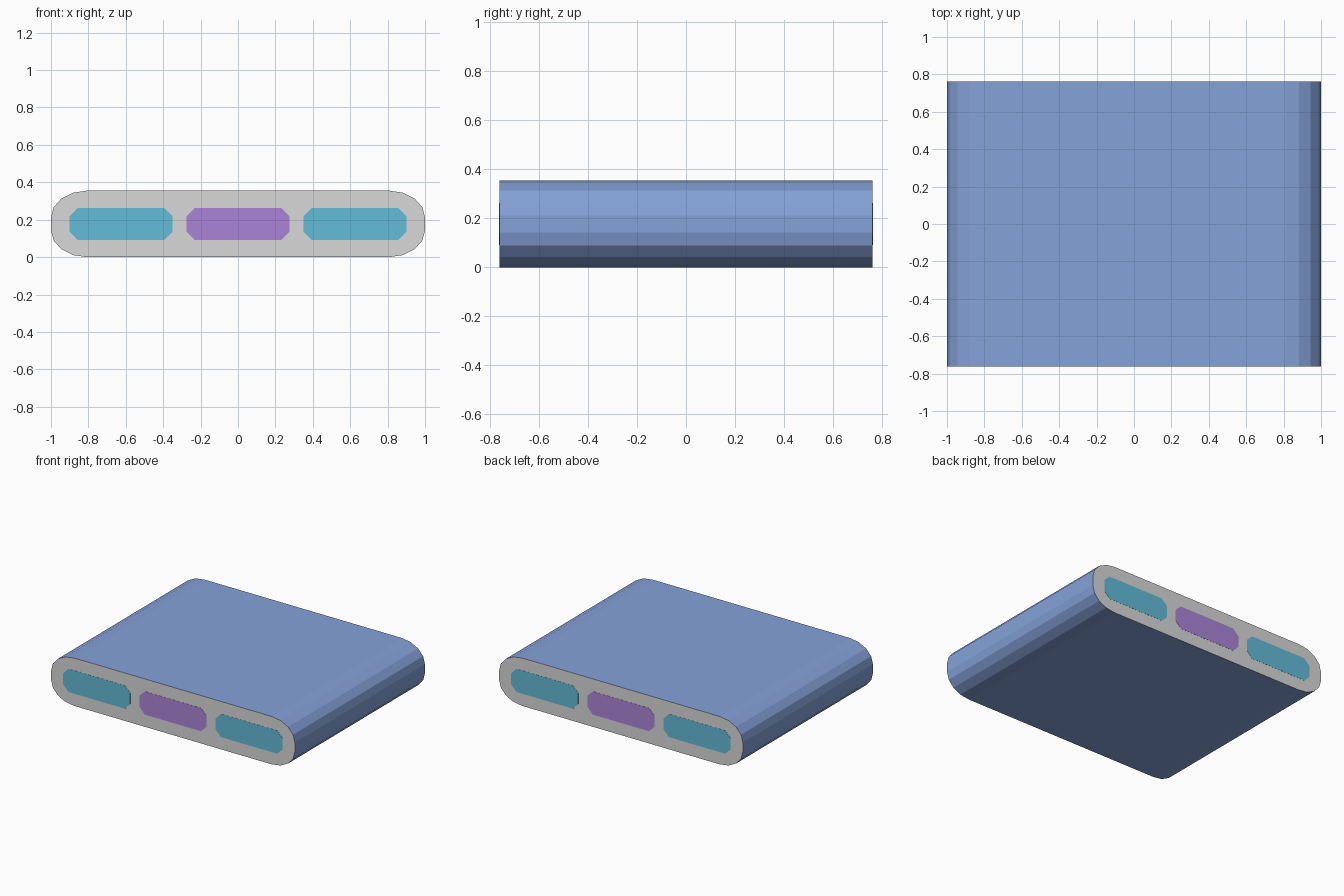
import bpy, bmesh, math

if "Cube" in bpy.data.objects:
    bpy.data.objects.remove(bpy.data.objects["Cube"])

W, H, D = 1.0, 0.355, 0.762      # half width, height, half depth


def srgb(r, g, b):
    f = lambda c: c / 12.92 if c <= 0.04045 else ((c + 0.055) / 1.055) ** 2.4
    return tuple(f(c / 255) for c in (r, g, b)) + (1.0,)


def material(name, rgb):
    m = bpy.data.materials.new(name)
    m.diffuse_color = srgb(*rgb)
    m.use_nodes = True
    m.node_tree.nodes["Principled BSDF"].inputs["Base Color"].default_value = m.diffuse_color
    return m


blue = material("blue", (133, 162, 217))
grey = material("light grey", (216, 216, 216))
teal = material("teal", (99, 188, 216))
purple = material("purple", (171, 132, 216))


def rounded_rect(cx, cz, hw, hh, rx, rz, seg):
    """Rectangle outline in xz with elliptical corners of seg segments."""
    pts = []
    for q, (sx, sz) in enumerate([(1, 1), (-1, 1), (-1, -1), (1, -1)]):
        for i in range(seg + 1):
            a = math.pi / 2 * (q + i / seg)
            pts.append((cx + sx * (hw - rx) + rx * math.cos(a),
                        cz + sz * (hh - rz) + rz * math.sin(a)))
    return pts


def prism(name, outline, y0, y1, mats):
    """Extrude an outline along y; end faces use the last material."""
    bm = bmesh.new()
    front = [bm.verts.new((x, y0, z)) for x, z in outline]
    back = [bm.verts.new((x, y1, z)) for x, z in outline]
    n = len(outline)
    for ring in (front, back):
        bm.faces.new(ring).material_index = len(mats) - 1
    for i in range(n):
        j = (i + 1) % n
        bm.faces.new((front[i], front[j], back[j], back[i]))
    bmesh.ops.recalc_face_normals(bm, faces=bm.faces)
    me = bpy.data.meshes.new(name)
    bm.to_mesh(me)
    bm.free()
    for m in mats:
        me.materials.append(m)
    ob = bpy.data.objects.new(name, me)
    bpy.context.collection.objects.link(ob)


# Blue sleeve body with grey end faces
prism("body", rounded_rect(0, H / 2, W, H / 2, 0.19, 0.143, 4), -D, D, [blue, grey])

# Three thin coloured panels on each end
for side, s in (("front", -1), ("back", 1)):
    for label, x, mat in (("left", -0.625, teal), ("middle", 0, purple), ("right", 0.625, teal)):
        prism(f"{side}_{label}_panel",
              rounded_rect(x, 0.177, 0.275, 0.086, 0.045, 0.045, 1),
              s * (D - 0.002), s * (D + 0.001), [mat])
